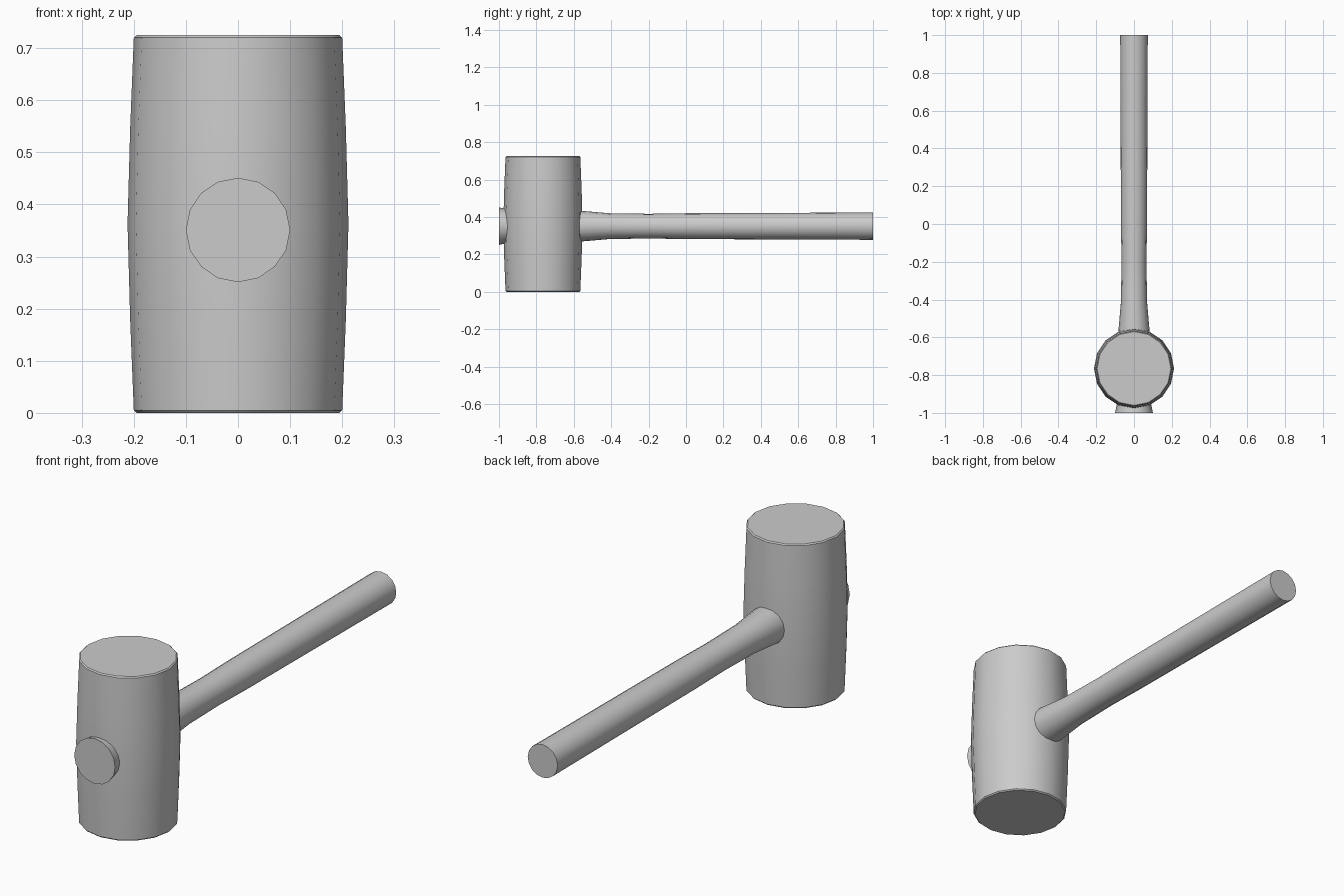
import bpy, bmesh, math
from mathutils import Matrix, Vector

if "Cube" in bpy.data.objects:
    bpy.data.objects.remove(bpy.data.objects["Cube"])

SIDES = 16


def lathe(name, profile, matrix):
    """Closed solid of revolution about local z from (radius, height) pairs."""
    bm = bmesh.new()
    rings = []
    for r, h in profile:
        rings.append([bm.verts.new((r * math.cos(2 * math.pi * i / SIDES),
                                    r * math.sin(2 * math.pi * i / SIDES), h))
                      for i in range(SIDES)])
    for a, b in zip(rings, rings[1:]):
        for i in range(SIDES):
            j = (i + 1) % SIDES
            bm.faces.new((a[i], a[j], b[j], b[i]))
    bm.faces.new(rings[0][::-1])
    bm.faces.new(rings[-1])
    bm.transform(matrix)
    bmesh.ops.recalc_face_normals(bm, faces=bm.faces)
    mesh = bpy.data.meshes.new(name)
    bm.to_mesh(mesh)
    bm.free()
    obj = bpy.data.objects.new(name, mesh)
    bpy.context.collection.objects.link(obj)
    bpy.ops.object.select_all(action='DESELECT')
    obj.select_set(True)
    bpy.context.view_layer.objects.active = obj
    bpy.ops.object.shade_smooth_by_angle(angle=math.radians(30))
    return obj


# Barrel-shaped head with slightly softened rims
H = 0.725
half = [(0.195, 0.0), (0.2, 0.005), (0.207, 0.18)]
head_profile = half + [(0.212, H / 2)] + [(r, H - z) for r, z in reversed(half)]
lathe("mallet_head", head_profile, Matrix.Translation((0, -0.765, 0)))

# Handle passing through the head: flared front end, slim shaft, wider grip
handle_profile = [(0.1, -1.0), (0.09, -0.95), (0.083, -0.765), (0.082, -0.56),
                  (0.069, -0.41), (0.066, -0.2), (0.069, 0.0),
                  (0.071, 0.5), (0.073, 1.0)]
lathe("handle", handle_profile,
      Matrix.Translation((0, 0, 0.351)) @ Matrix.Rotation(-math.pi / 2, 4, 'X'))
